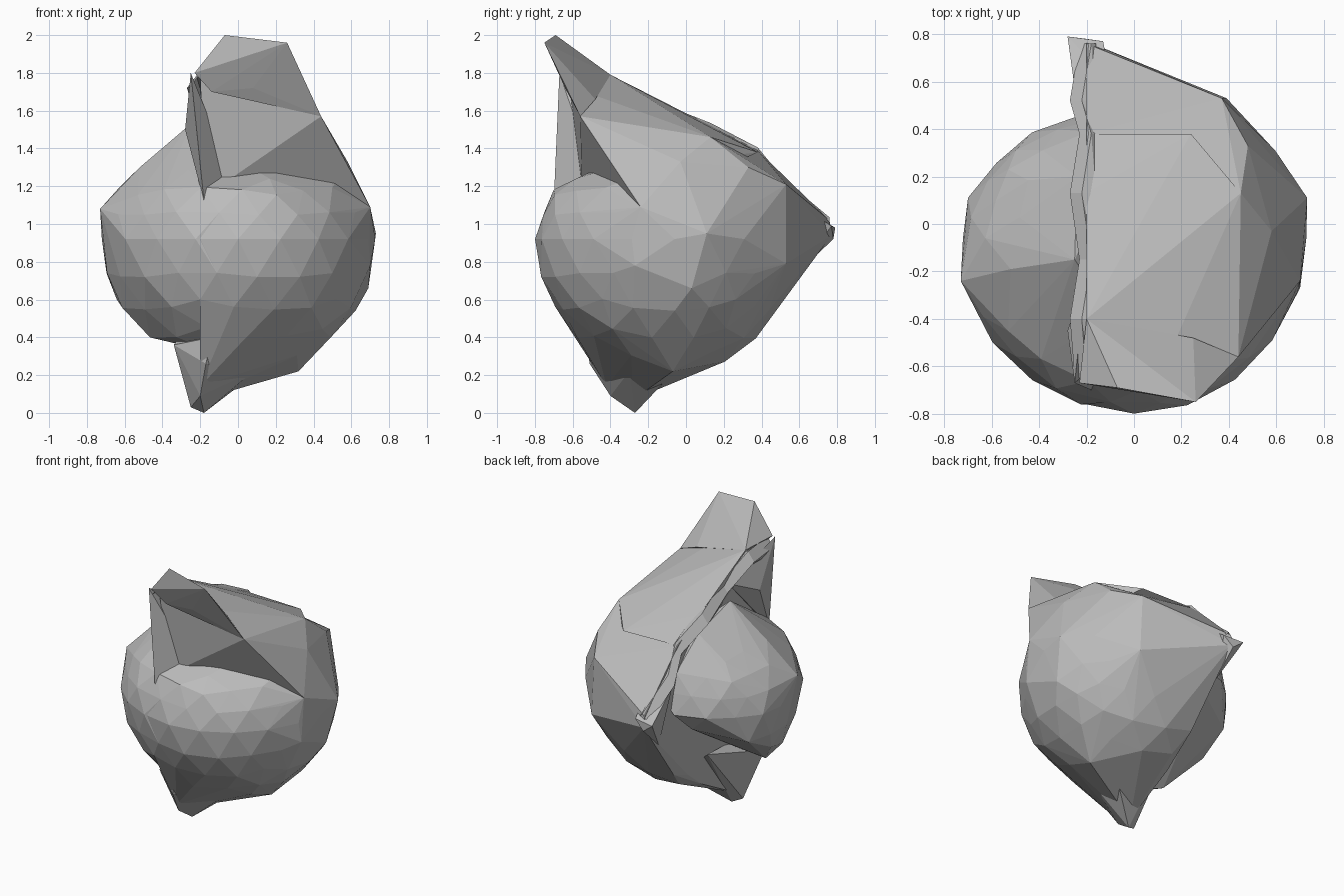
import bpy, bmesh, random
from mathutils import Vector

cube = bpy.data.objects.get("Cube")
if cube:
    bpy.data.objects.remove(cube)

grey = bpy.data.materials.new("mid_grey")
grey.use_nodes = True
shade = (0.5, 0.5, 0.5, 1)
grey.diffuse_color = shade
grey.node_tree.nodes["Principled BSDF"].inputs["Base Color"].default_value = shade


def finish(name, bm):
    bmesh.ops.recalc_face_normals(bm, faces=bm.faces)
    mesh = bpy.data.meshes.new(name)
    bm.to_mesh(mesh)
    bm.free()
    mesh.materials.append(grey)
    obj = bpy.data.objects.new(name, mesh)
    bpy.context.collection.objects.link(obj)
    return obj


def hull(name, points):
    """Faceted skin stretched tightly over a few points."""
    bm = bmesh.new()
    for p in points:
        bm.verts.new(p)
    out = bmesh.ops.convex_hull(bm, input=bm.verts)
    loose = [g for g in out["geom_interior"] if isinstance(g, bmesh.types.BMVert)]
    bmesh.ops.delete(bm, geom=loose, context="VERTS")
    return finish(name, bm)


def ball_points(back):
    """Slightly uneven ball, flattened above, with its own back radius."""
    random.seed(4)
    bm = bmesh.new()
    bmesh.ops.create_icosphere(bm, subdivisions=3, radius=1)
    pts = []
    for v in bm.verts:
        d = v.co * random.uniform(0.98, 1.01)
        pts.append(Vector((0.73 * d.x,
                           -0.06 + d.y * (back if d.y > 0 else 0.74),
                           0.92 + d.z * (0.52 if d.z > 0 else 0.72))))
    bm.free()
    return pts


# Main body, cut flat along the seam, with a ledge at the front
SEAM = -0.2
crest = [(SEAM, -0.15, 1.63), (SEAM, 0.13, 1.52), (SEAM, 0.38, 1.39),
         (SEAM, 0.52, 1.22), (SEAM, 0.76, 1.02), (SEAM, 0.77, 0.94)]
shoulder = [(0.58, -0.03, 1.33), (0.45, 0.13, 1.46), (0.7, -0.24, 1.09)]
flank = [(0.73, 0.11, 0.95), (0.69, 0.03, 0.66), (0.48, 0.33, 1.3),
         (0.37, 0.53, 1.21), (0.39, 0.53, 0.79), (0.7, -0.27, 0.78)]
underside = [(0.32, -0.07, 0.22), (SEAM, -0.28, 0.07), (SEAM, -0.42, 0.14)]
body = []
for p in ball_points(0.62):
    if p.x > -0.4 and p.z > 0.25:
        p.x = max(p.x, SEAM)
        if p.y < -0.2:
            p.z = min(p.z, 1.24)
        body.append(p)
hull("main_body", body + crest[1:] + shoulder + flank + underside)

# Smaller lobe tucked under the seam, cut away below at the back
lobe = [p for p in ball_points(0.55)
        if p.x < -0.08 and (p.y < -0.35 or p.z > 0.32 + 0.68 * (p.y + 0.35))]
hull("side_lobe", lobe + [
    (-0.73, -0.24, 1.08), (-0.52, -0.19, 1.3), (-0.25, -0.15, 1.53),
    (-0.24, 0.2, 1.42), (-0.3, 0.36, 0.8)])

# Hood over the body, sloping down from the seam
hull("hood", [
    (-0.2, -0.62, 1.76), (SEAM, -0.4, 1.79), (0.13, -0.59, 1.72),
    (0.44, -0.56, 1.57), (-0.17, -0.55, 1.15), (-0.01, -0.49, 1.2),
    (0.2, -0.41, 1.23), (0.42, -0.38, 1.22), (0.58, -0.28, 1.18),
    (0.32, -0.05, 1.5), (0.24, 0.38, 1.38)] + shoulder + crest[:3])

# Overhanging top point of the hood
hull("hood_tip", [
    (-0.07, -0.69, 2.0), (0.26, -0.75, 1.96), (-0.23, -0.67, 1.8),
    (0.44, -0.56, 1.57), (0.2, -0.62, 1.72), (0.08, -0.64, 1.72),
    (-0.14, -0.63, 1.7), (SEAM, -0.4, 1.79), (0.25, -0.48, 1.66)])

# Folds where the hood meets the lobe
hull("front_fold", [
    (-0.25, -0.67, 1.8), (-0.2, -0.66, 1.45), (-0.18, -0.7, 1.12),
    (-0.28, -0.45, 1.5), (-0.05, -0.5, 1.3), (SEAM, -0.2, 1.62)])

# Crumpled lip along the seam
bm = bmesh.new()
rows = []
path = [(-0.22, -0.65, 1.78), (-0.2, -0.4, 1.77)] + crest[:5]
for i, (x, y, z) in enumerate(path):
    wave = 0.02 * (-1) ** i
    rows.append([bm.verts.new(c) for c in (
        (x + 0.04, y, z - 0.01), (x + wave, y, z + 0.015),
        (x - 0.05 + wave, y, z - 0.05), (x, y, z - 0.12))])
for a, b in zip(rows, rows[1:]):
    for j in range(3):
        bm.faces.new((a[j], a[j + 1], b[j + 1], b[j]))
bmesh.ops.triangulate(bm, faces=bm.faces)
finish("seam_lip", bm)

# Pinched ends of the seam
hull("back_point", [
    (-0.28, 0.79, 0.98), (-0.13, 0.77, 0.99), (-0.2, 0.78, 0.92),
    (-0.24, 0.5, 1.15), (-0.1, 0.6, 1.1), (-0.2, 0.6, 0.75)])
hull("bottom_point", [
    (-0.18, -0.27, 0), (-0.25, -0.3, 0.03), (-0.2, -0.4, 0.09),
    (-0.34, -0.42, 0.36), (-0.14, -0.53, 0.4), (-0.17, -0.51, 0.26),
    (0.08, -0.3, 0.22), (0.08, -0.08, 0.2), (-0.24, 0.1, 0.5)])
